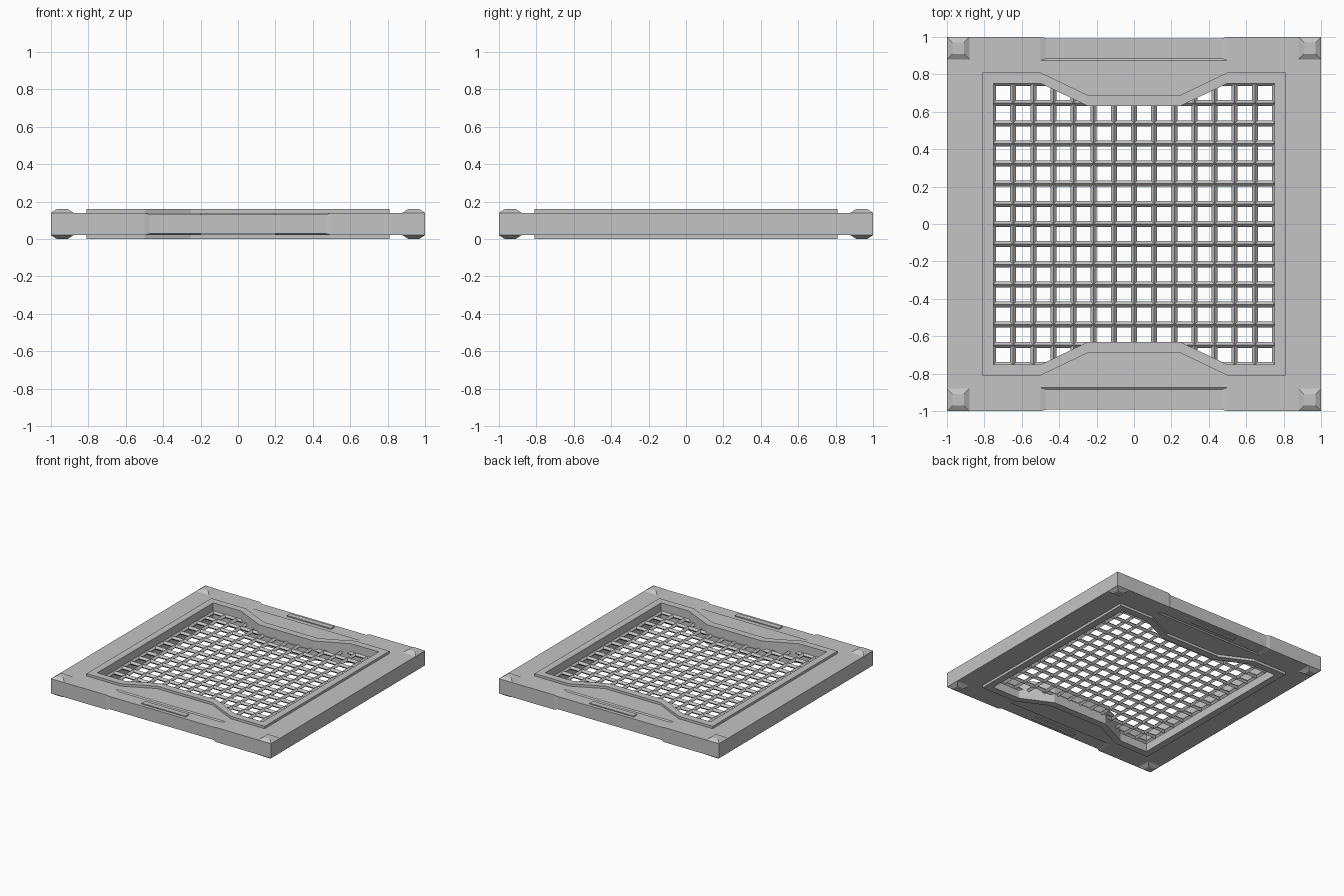
import bpy, bmesh

cube = bpy.data.objects.get("Cube")
if cube:
    bpy.data.objects.remove(cube, do_unlink=True)

grey = bpy.data.materials.new("plain grey")
grey.use_nodes = True
COLOUR = (0.55, 0.55, 0.55, 1)
grey.diffuse_color = COLOUR
grey.node_tree.nodes["Principled BSDF"].inputs["Base Color"].default_value = COLOUR

HEIGHT = 0.16
LOW, HIGH = 0.02, 0.14
MID = HEIGHT / 2


def make_object(name, bm):
    bmesh.ops.recalc_face_normals(bm, faces=bm.faces[:])
    mesh = bpy.data.meshes.new(name)
    bm.to_mesh(mesh)
    bm.free()
    mesh.materials.append(grey)
    obj = bpy.data.objects.new(name, mesh)
    bpy.context.collection.objects.link(obj)
    return obj


def add_frustum(bm, rect0, z0, rect1, z1):
    """Loft between two rectangles given as (x0, x1, y0, y1)."""
    rings = []
    for (x0, x1, y0, y1), z in ((rect0, z0), (rect1, z1)):
        rings.append([bm.verts.new((x, y, z)) for x, y in
                      ((x0, y0), (x1, y0), (x1, y1), (x0, y1))])
    a, b = rings
    bm.faces.new(a)
    bm.faces.new(b)
    for i in range(4):
        j = (i + 1) % 4
        bm.faces.new((a[i], a[j], b[j], b[i]))


def mirrored_outline(quarter):
    """Complete a closed outline from its +x +y quarter."""
    half = quarter + [(-x, y) for x, y in reversed(quarter)]
    return half + [(-x, -y) for x, y in half]


def make_ring(name, outer, inner, z0, z1):
    bm = bmesh.new()
    for loop in (outer, inner):
        verts = [bm.verts.new((x, y, z0)) for x, y in loop]
        for i, v in enumerate(verts):
            bm.edges.new((v, verts[(i + 1) % len(verts)]))
    bmesh.ops.triangle_fill(bm, use_beauty=True, edges=bm.edges[:])
    top = bmesh.ops.extrude_face_region(bm, geom=bm.faces[:], use_keep_orig=True)
    moved = [g for g in top["geom"] if isinstance(g, bmesh.types.BMVert)]
    bmesh.ops.translate(bm, verts=moved, vec=(0, 0, z1 - z0))
    return make_object(name, bm)


def opening(inset):
    """Square opening with a shallow tab reaching in at front and back."""
    side = 0.81 - inset
    tab = 0.69 - inset
    return mirrored_outline([(side, side), (0.5, side), (0.25, tab)])


# Outer frame with shallow notches in the front and back edges
frame_outline = mirrored_outline([(1, 1), (0.5, 1), (0.47, 0.993)])
frame = make_ring("outer_frame", frame_outline, opening(0.03), LOW, HIGH)

# Shallow bevelled recesses, top and bottom, front and back
DEPTH = 0.008
bm = bmesh.new()
for side in (-1, 1):
    for surface, up in ((HIGH, 1), (LOW, -1)):
        rects = []
        for half, near in ((0.47, 0.885), (0.53, 0.865)):
            rects.append((-half, half, *sorted((side * near, side * 1.1))))
        add_frustum(bm, rects[0], surface - up * DEPTH, rects[1], surface + up * DEPTH)
cutter = make_object("recess_cutter", bm)
cutter.hide_render = True
cut = frame.modifiers.new("recesses", "BOOLEAN")
cut.operation = "DIFFERENCE"
cut.solver = "EXACT"
cut.object = cutter
bpy.context.view_layer.objects.active = frame
bpy.ops.object.modifier_apply(modifier=cut.name)
bpy.data.objects.remove(cutter, do_unlink=True)

# Raised rim around the opening
make_ring("inner_rim", opening(0), opening(0.058), 0, HEIGHT)

# Grip pads standing in the recesses
bm = bmesh.new()
for y0, y1 in ((-0.965, -0.92), (0.92, 0.965)):
    rect = (-0.2, 0.2, y0, y1)
    add_frustum(bm, rect, LOW, rect, HIGH)
make_object("grip_pads", bm)

# Tapered studs on each corner, top and bottom
bm = bmesh.new()
for sx in (-1, 1):
    for sy in (-1, 1):
        cx, cy = sx * 0.94, sy * 0.94
        base, tip = [(cx - r, cx + r, cy - r, cy + r) for r in (0.06, 0.03)]
        add_frustum(bm, base, HIGH, tip, HEIGHT)
        add_frustum(bm, base, LOW, tip, 0)
make_object("corner_studs", bm)

# Grating of diamond-section bars
PITCH, RADIUS, REACH = 0.1077, 0.016, 0.77
for name, along_x in (("grating_cross_bars", True), ("grating_long_bars", False)):
    bm = bmesh.new()
    for i in range(-7, 8):
        c = i * PITCH
        section = [(c + RADIUS, MID), (c, MID + RADIUS), (c - RADIUS, MID), (c, MID - RADIUS)]
        ends = [[bm.verts.new((e, p, z) if along_x else (p, e, z)) for p, z in section]
                for e in (-REACH, REACH)]
        for ring in ends:
            bm.faces.new(ring)
        for k in range(4):
            n = (k + 1) % 4
            bm.faces.new((ends[0][k], ends[0][n], ends[1][n], ends[1][k]))
    make_object(name, bm)
